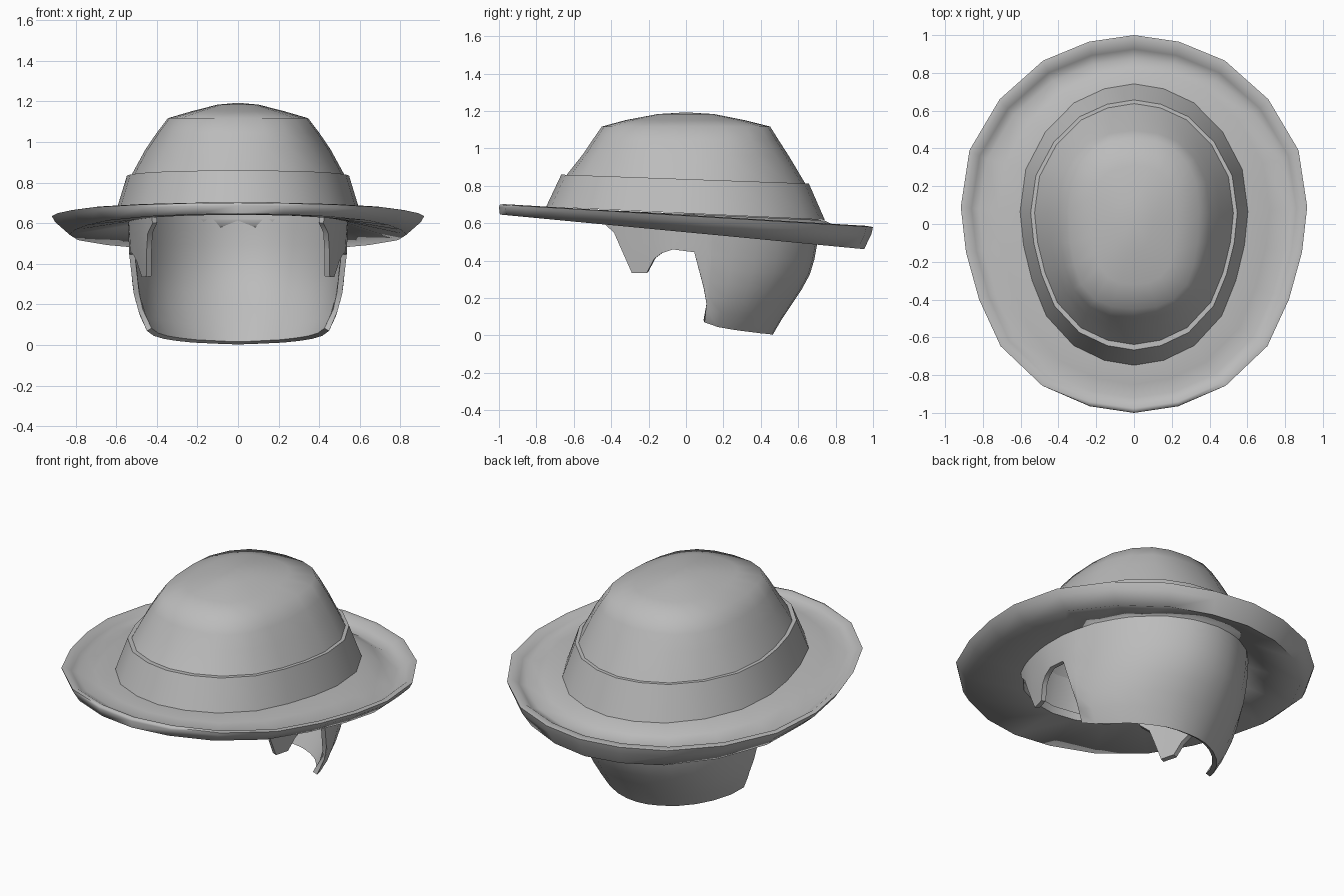
import bpy, bmesh, math

cube = bpy.data.objects.get("Cube")
if cube:
    bpy.data.objects.remove(cube)

grey = bpy.data.materials.new("plain_grey")
grey.use_nodes = True
grey.diffuse_color = (0.5, 0.5, 0.5, 1)
grey.node_tree.nodes["Principled BSDF"].inputs["Base Color"].default_value = (0.5, 0.5, 0.5, 1)

# Egg-shaped outline of the hat, right half mirrored to a full loop
HALF = [(0, 1), (.26, .965), (.525, .865), (.776, .66), (.95, .39), (1, .09),
        (.97, -.15), (.895, -.4), (.77, -.65), (.53, -.86), (.26, -.965), (0, -1)]
OUTLINE = HALF + [(-x, y) for x, y in HALF[-2:0:-1]]


def ring(bm, width, front, back, height, tilt, power=1):
    """One loop of the outline on a tilted plane; power below 1 makes it boxier."""
    verts = []
    for x, y in OUTLINE:
        x = math.copysign(abs(x) ** power, x)
        y = math.copysign(abs(y) ** power, y) * (back if y > 0 else front)
        verts.append(bm.verts.new((x * width, y, height + tilt * y)))
    return verts


def finish(name, bm, angle):
    mesh = bpy.data.meshes.new(name)
    bm.to_mesh(mesh)
    bm.free()
    obj = bpy.data.objects.new(name, mesh)
    bpy.context.collection.objects.link(obj)
    mesh.materials.append(grey)
    bpy.ops.object.select_all(action='DESELECT')
    obj.select_set(True)
    bpy.context.view_layer.objects.active = obj
    if name == "hair":
        mirror = obj.modifiers.new("mirror", 'MIRROR')
        mirror.merge_threshold = 0.002
        shell = obj.modifiers.new("thickness", 'SOLIDIFY')
        shell.thickness = 0.027
        shell.offset = -1
        for mod in ("mirror", "thickness"):
            bpy.ops.object.modifier_apply(modifier=mod)
    bpy.ops.object.shade_smooth_by_angle(angle=math.radians(angle))


def loft(name, sections, closed=False, apex=None, angle=40):
    bm = bmesh.new()
    rings = [ring(bm, *s) for s in sections]
    pairs = list(zip(rings, rings[1:]))
    if closed:
        pairs.append((rings[-1], rings[0]))
    n = len(OUTLINE)
    for a, b in pairs:
        for i in range(n):
            j = (i + 1) % n
            bm.faces.new((a[i], a[j], b[j], b[i]))
    if apex:
        tip = bm.verts.new(apex)
        for i in range(n):
            bm.faces.new((rings[-1][i], rings[-1][(i + 1) % n], tip))
    bmesh.ops.recalc_face_normals(bm, faces=bm.faces)
    finish(name, bm, angle)


# Each section: half width, front reach, back reach, height, tilt, power
loft("brim", [
    (.53, .67, .68, .65, -.047),
    (.60, .745, .74, .65, -.047),
    (.72, .85, .82, .628, -.065),
    (.82, .92, .875, .605, -.075),
    (.86, .95, .925, .622, -.068),
    (.89, .975, .96, .644, -.06),
    (.917, .995, 1.0, .64, -.06),
    (.90, 1.0, .99, .612, -.075),
    (.83, .995, .952, .552, -.095),
    (.53, .68, .685, .607, -.05),
], closed=True, angle=75)

loft("hat_band", [
    (.603, .748, .742, .653, -.047),
    (.547, .667, .657, .836, -.036),
    (.522, .638, .635, .836, -.036),
    (.56, .70, .70, .653, -.047),
], closed=True, angle=35)

loft("crown", [
    (.535, .65, .647, .82, -.036),
    (.455, .55, .55, .965, -.01, .92),
    (.40, .50, .495, 1.045, 0, .85),
    (.345, .45, .45, 1.117, 0, .8),
    (.225, .32, .31, 1.152, 0, .8),
    (.10, .15, .15, 1.184, 0),
], apex=(0, 0, 1.193), angle=50)

# Hair shell: taper by height (z, x scale, y scale)
TAPER = [(0, .74, .65), (.05, .82, .69), (.12, .89, .75), (.22, .945, .85),
         (.32, .97, .93), (.45, .985, .985), (.66, 1, 1)]


def taper(z):
    for (z0, a0, b0), (z1, a1, b1) in zip(TAPER, TAPER[1:]):
        if z <= z1:
            t = (z - z0) / (z1 - z0)
            return a0 + t * (a1 - a0), b0 + t * (b1 - b0)


# Lower edge of the hair from sideburn to nape: (y, z)
EDGE = [(-.44, .60), (-.385, .55), (-.35, .47), (-.29, .335), (-.21, .335), (-.17, .41),
        (-.13, .44), (-.07, .46), (.045, .445), (.11, .25), (.137, .17), (.14, .07),
        (.25, .045), (.38, .03), (.5, .02), (.6, .012), (.67, .008), (.7, .005), (.71, .003)]
ROWS = 8
TOP = .65
bm = bmesh.new()
columns = []
for y, low in EDGE:
    x = .545 * math.sqrt(max(0, 1 - (y / .71) ** 2))
    col = []
    for r in range(ROWS + 1):
        z = TOP + (low - TOP) * r / ROWS
        sx, sy = taper(z)
        # sideburns lean inward towards their tips
        lean = .1 * (TOP - z) * min(1, max(0, -y / .2))
        col.append(bm.verts.new((x * sx - lean, y * (sy if y > 0 else 1), z)))
    columns.append(col)
for a, b in zip(columns, columns[1:]):
    for r in range(ROWS):
        bm.faces.new((a[r], a[r + 1], b[r + 1], b[r]))
finish("hair", bm, 50)
